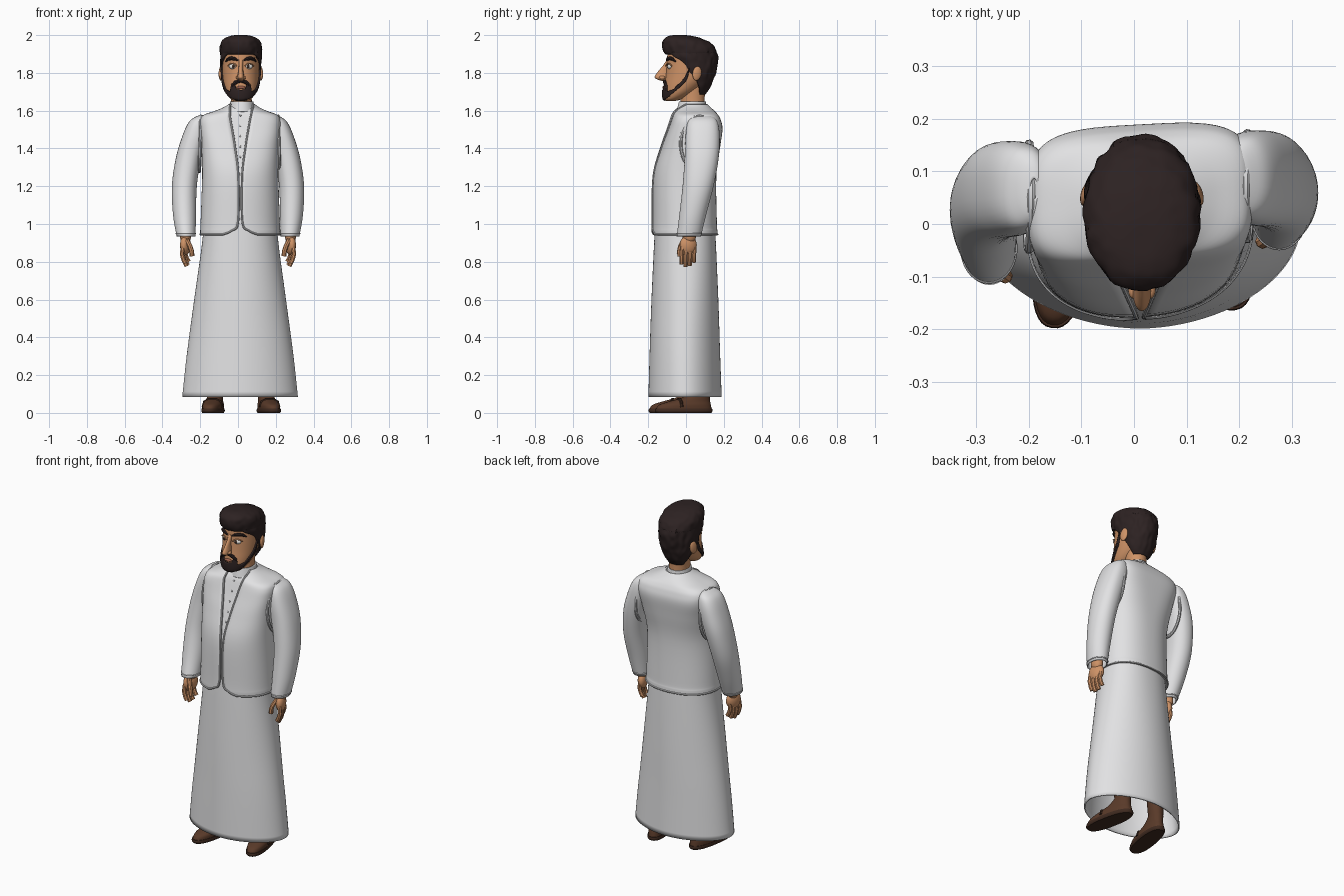
import bpy, math
from mathutils import Vector, Matrix, noise

if "Cube" in bpy.data.objects:
    bpy.data.objects.remove(bpy.data.objects["Cube"])


def material(name, rgb):
    m = bpy.data.materials.new(name)
    m.use_nodes = True
    m.diffuse_color = (*rgb, 1)
    m.node_tree.nodes["Principled BSDF"].inputs["Base Color"].default_value = (*rgb, 1)
    return m


cloth = material("white cloth", (0.76, 0.76, 0.77))
trim = material("pale grey trim", (0.7, 0.7, 0.71))
skin = material("skin", (0.62, 0.29, 0.135))
hair = material("dark hair", (0.026, 0.016, 0.016))
leather = material("brown leather", (0.1, 0.042, 0.022))
sole = material("dark sole", (0.05, 0.023, 0.014))
eye_white = material("eye white", (0.8, 0.78, 0.74))
iris = material("brown iris", (0.09, 0.05, 0.03))
lips = material("lips", (0.36, 0.13, 0.08))


def add_mesh(name, verts, faces, mat, thick=0.0):
    me = bpy.data.meshes.new(name)
    me.from_pydata([tuple(v) for v in verts], [], faces)
    me.materials.append(mat)
    ob = bpy.data.objects.new(name, me)
    bpy.context.collection.objects.link(ob)
    if thick:
        mod = ob.modifiers.new("thickness", "SOLIDIFY")
        mod.thickness, mod.offset = thick, -1
    return ob


def sample(rings, t):
    """Smooth curve through the rings at parameter t."""
    i = min(int(t), len(rings) - 2)
    f = t - i
    a, b, c, d = (rings[max(0, min(len(rings) - 1, k))] for k in range(i - 1, i + 3))
    return [0.5 * (2 * q + (r - p) * f + (2 * p - 5 * q + 4 * r - s) * f * f
                   + (3 * q - p - 3 * r + s) * f ** 3) for p, q, r, s in zip(a, b, c, d)]


def ring_at(rings, z):
    """Ring at height z, for rings that rise steadily."""
    lo, hi = 0.0, len(rings) - 1.0
    for _ in range(30):
        mid = (lo + hi) / 2
        lo, hi = (mid, hi) if sample(rings, mid)[0] < z else (lo, mid)
    return sample(rings, lo)


def ring_point(ring, ang, off=0.0):
    """Angle 0 is the front and it turns towards +x."""
    z, cx, cy, rx, ry = ring[:5]
    s, c = math.sin(ang), math.cos(ang)
    k = 2 / ring[5] if len(ring) > 5 else 1
    return Vector((cx + (max(rx, 0.001) + off) * math.copysign(abs(s) ** k, s),
                   cy - (max(ry, 0.001) + off) * math.copysign(abs(c) ** k, c), z))


def grid_faces(rows, cols, wrap):
    last = cols if wrap else cols - 1
    return [(i * cols + j, i * cols + (j + 1) % cols, (i + 1) * cols + (j + 1) % cols, (i + 1) * cols + j)
            for i in range(rows - 1) for j in range(last)]


def loft(name, rings, mat, seg=40, sub=5, thick=0.0, lump=0.0, opening=None):
    """Rings are (z, cx, cy, rx, ry), then optionally squareness and a value for the front opening."""
    cols = seg + 1 if opening else seg
    count = (len(rings) - 1) * sub + 1
    rows = []
    for i in range(count):
        ring = sample(rings, i / sub)
        g = opening(ring) if opening else 0
        row = [ring_point(ring, g + (2 * math.pi - 2 * g) * j / seg) for j in range(cols)]
        if lump:
            for p in row:
                out = Vector((p.x - ring[1], p.y - ring[2], 0))
                p += out * lump * noise.noise(Vector((p.x * 40, p.y * 40, p.z * 22)))
        rows.append(row)
    faces = grid_faces(count, cols, not opening)
    if not thick and not opening:
        faces += [tuple(reversed(range(cols))), tuple(range((count - 1) * cols, count * cols))]
    return add_mesh(name, [p for r in rows for p in r], faces, mat, thick), rows


def tube(name, pts, r, mat, taper=False, cyclic=False):
    cu = bpy.data.curves.new(name, "CURVE")
    cu.dimensions = "3D"
    cu.bevel_depth, cu.bevel_resolution, cu.use_fill_caps = r, 2, True
    sp = cu.splines.new("POLY")
    sp.points.add(len(pts) - 1)
    sp.use_cyclic_u = cyclic
    for i, p in enumerate(pts):
        sp.points[i].co = (*p, 1)
        if taper:
            sp.points[i].radius = 0.35 + 0.65 * math.sin(math.pi * i / (len(pts) - 1))
    cu.materials.append(mat)
    ob = bpy.data.objects.new(name, cu)
    bpy.context.collection.objects.link(ob)
    bpy.ops.object.select_all(action="DESELECT")
    ob.select_set(True)
    bpy.context.view_layer.objects.active = ob
    bpy.ops.object.convert(target="MESH")
    return ob


def ball(name, loc, size, mat, rot=(0, 0, 0)):
    bpy.ops.mesh.primitive_uv_sphere_add(segments=20, ring_count=12, location=loc, rotation=rot)
    ob = bpy.context.object
    ob.name, ob.scale = name, size
    ob.data.materials.append(mat)


# Open waistcoat with square shoulders, and trim along its front edges and hem
vest_rings = [(0.945, .012, -.006, .212, .172, 2.25, .09), (0.965, .012, -.007, .212, .172, 2.25, .045),
              (1.01, .012, -.008, .21, .17, 2.25, .011), (1.25, .012, -.007, .202, .166, 2.4, .009),
              (1.4, .012, .022, .206, .155, 3, .026), (1.5, .012, .046, .213, .143, 3.7, .042),
              (1.55, .012, .05, .212, .13, 3.8, .051), (1.578, .013, .048, .195, .118, 3.3, .056),
              (1.598, .015, .045, .14, .105, 2.6, .058), (1.617, .018, .041, .096, .089, 2.2, .061),
              (1.634, .02, .038, .07, .074, 2, .06)]
vest, rows = loft("waistcoat", vest_rings, cloth, seg=88, thick=0.012,
                  opening=lambda r: math.asin((r[6] / r[3]) ** (r[5] / 2)))
edge = tube("waistcoat_trim", [r[0] for r in reversed(rows)] + rows[0] + [r[-1] for r in rows], 0.005, trim)

# Long robe, open at the hem
inner = [(z, cx, cy, rx - .015, ry - .015, n) for z, cx, cy, rx, ry, n, w in vest_rings[3:]]
robe_rings = [(0.085, .011, -.005, .306, .194, 1.88), (0.3, .011, -.006, .283, .187, 1.92),
              (0.6, .011, -.006, .243, .177, 2), (0.9, .012, -.006, .202, .163, 2.2),
              (1.05, .012, -.006, .192, .155, 2.25)] + inner
robe, _ = loft("robe", robe_rings, cloth, seg=88, thick=0.008)

# Turn the upper body a little to its left
for ob in (vest, edge, robe):
    for v in ob.data.vertices:
        v.co.y += 0.055 * v.co.x * max(0, min(1, (v.co.z - 0.4) / 0.6))

# Collar and buttons
loft("collar", [(1.595, .02, .03, .072, .08), (1.62, .02, .032, .066, .076), (1.648, .02, .034, .061, .071)],
     cloth, thick=0.008)
for k in range(5):
    ball("button", ring_point(ring_at(robe_rings, 1.575 - 0.055 * k), 0, .001), (.005, .004, .005), trim)

# Sleeves, armhole trim and hands
for s, side in ((1, "left"), (-1, "right")):
    lean = 0 if s > 0 else 1
    arm = [(0.935, .275, .015, .05, .064, 2), (1.05, .283, .036, .061, .071, 2), (1.2, .284, .064, .066, .082, 2.1),
           (1.35, .262, .083, .067, .09, 2.3), (1.47, .229, .088, .064, .09, 2.4), (1.54, .21, .088, .05, .079, 2.4),
           (1.568, .196, .087, .028, .055, 2.2), (1.577, .19, .087, .008, .02, 2)]
    arm = [(z, cx * s, cy - lean * (.02 + .047 * ((1.58 - z) / .645) ** 3), rx, ry, n) for z, cx, cy, rx, ry, n in arm]
    _, cuff = loft(side + "_sleeve", arm, cloth, seg=36, thick=0.006)
    tube(side + "_cuff_trim", cuff[1], 0.003, trim, cyclic=True)
    hole = []
    for k in range(40):
        a = 2 * math.pi * k / 40
        hole.append((s * (.208 - .004 * math.sin(a)) + .008, .072 - .02 * lean + .1 * math.cos(a),
                     1.425 + .146 * math.sin(a)))
    tube(side + "_armhole_trim", hole, 0.009, trim, cyclic=True)
    hx, hy = s * .278, .012 - .066 * lean
    ball(side + "_wrist", (hx, hy + .005, .94), (.03, .037, .045), skin)
    ball(side + "_palm", (hx, hy, .888), (.027, .047, .052), skin, (0, 0, s * .3))
    for k in range(4):
        y = hy - .033 + .022 * k
        x = hx + s * (.01 - .006 * k)
        drop = (.09, .104, .098, .08)[k]
        tube(side + "_finger", [(x + s * .004, y, .88), (x + s * .009, y - .002, .88 - drop * .45),
                                (x, y - .003, .88 - drop * .8), (x - s * .01, y - .003, .88 - drop)],
             0.012, skin)
    tube(side + "_thumb", [(hx - s * .008, hy - .025, .915), (hx - s * .025, hy - .042, .88),
                           (hx - s * .033, hy - .047, .855), (hx - s * .035, hy - .045, .83)], 0.0125, skin)

# Head and neck
hx = .015
head_rings = [(1.65, hx, -.085, .02, .02), (1.66, hx, -.07, .052, .045), (1.69, hx, -.042, .076, .076),
              (1.73, hx, -.015, .089, .1), (1.78, hx, .01, .096, .118), (1.84, hx, .02, .098, .122),
              (1.9, hx, .025, .097, .123), (1.94, hx, .02, .085, .105), (1.965, hx, .01, .03, .05)]
loft("head", head_rings, skin)
loft("neck", [(1.58, .02, .035, .06, .066), (1.65, .018, .035, .055, .064), (1.75, hx, .035, .058, .066)], skin)


def face(x, z, off=0.0):
    ring = ring_at(head_rings, z)
    return ring_point(ring, math.asin(max(-1, min(1, x / ring[3]))), off)


# Hair: sides and back with an open face line, and a closed top sloping down to the back
side_hair = [(1.685, hx, .062, .052, .042, 2, 105), (1.72, hx, .052, .078, .075, 2, 104),
             (1.77, hx, .046, .098, .102, 2, 92), (1.81, hx, .042, .105, .118, 2, 77),
             (1.85, hx, .036, .108, .13, 2, 70), (1.885, hx, .028, .11, .141, 2, 52),
             (1.91, hx, .024, .11, .142, 2, 30)]
loft("hair_sides", side_hair, hair, seg=64, thick=0.013, lump=0.06, opening=lambda r: math.radians(r[6]))
loft("hair_top", [(1.897, hx, .024, .104, .13), (1.904, hx, .025, .11, .141), (1.925, hx, .019, .111, .142),
                  (1.95, hx, .008, .108, .135), (1.973, hx, -.009, .097, .113), (1.99, hx, -.024, .073, .081),
                  (1.999, hx, -.034, .038, .042), (2.0, hx, -.036, .008, .01)], hair, seg=64, lump=0.06)


def lerp_table(table, v):
    for (a, p), (b, q) in zip(table, table[1:]):
        if v <= b:
            return p + (q - p) * (v - a) / (b - a)


# Beard shell following the jaw
top_line = [(0, 1.71), (14, 1.712), (22, 1.746), (30, 1.742), (40, 1.7), (65, 1.712), (80, 1.76), (90, 1.83)]
low_line = [(0, 1.651), (30, 1.655), (60, 1.672), (80, 1.715), (90, 1.755)]
cols, steps = 61, 9
beard = []
for i in range(steps):
    for j in range(cols):
        deg = -90 + 180 * j / (cols - 1)
        lo, hi = lerp_table(low_line, abs(deg)), lerp_table(top_line, abs(deg))
        beard.append(ring_point(ring_at(head_rings, lo + (hi - lo) * i / (steps - 1)), math.radians(deg), .009))
add_mesh("beard", beard, grid_faces(steps, cols, False), hair, 0.012)

# Face details, mirrored about the head centre
for s, side in ((1, "left"), (-1, "right")):
    tube(side + "_moustache", [face(s * x, z, .004) for x, z in
                               ((.0, 1.752), (.012, 1.755), (.026, 1.75), (.038, 1.738), (.044, 1.72))],
         0.0105, hair, taper=True)
    tube(side + "_eyebrow", [face(s * x, z, .003) for x, z in
                             ((.014, 1.866), (.03, 1.874), (.05, 1.878), (.066, 1.873), (.078, 1.86))],
         0.0105, hair, taper=True)
    eye = face(s * .042, 1.834)
    turn = (0, 0, s * 0.25)
    ball(side + "_eye", eye + Vector((0, .004, 0)), (.021, .012, .014), eye_white, turn)
    ball(side + "_iris", eye + Vector((-s * .002, -.0065, 0)), (.009, .003, .0095), iris, turn)
    ball(side + "_pupil", eye + Vector((-s * .002, -.009, 0)), (.0045, .0015, .005), hair, turn)
    tube(side + "_eyelid", [face(s * x, z, .006) for x, z in
                            ((.021, 1.836), (.03, 1.847), (.044, 1.85), (.056, 1.846), (.065, 1.836))], 0.0035, skin)
    ball(side + "_ear", (hx + s * .105, .058, 1.797), (.011, .024, .038), skin, (-.15, 0, s * .3))
    ball(side + "_nostril", (hx + s * .016, -.126, 1.775), (.01, .016, .01), skin)
loft("nose", [(1.757, hx, -.113, .008, .012), (1.766, hx, -.122, .016, .032), (1.779, hx, -.125, .018, .041),
              (1.81, hx, -.113, .013, .033), (1.84, hx, -.1, .011, .021), (1.87, hx, -.088, .013, .014)], skin, seg=20)
ball("lower_lip", face(0, 1.723, .001), (.024, .008, .008), lips)

# Shoes and lower legs, toes turned outwards
for side, x, y, turn in (("left", .163, -.012, .2), ("right", -.132, -.045, -.16)):
    parts = [loft(side + "_shoe_sole", [(0, 0, 0, .05, .148, 2.4), (.01, 0, 0, .055, .155, 2.4),
                                        (.022, 0, 0, .053, .153, 2.4)], sole)[0],
             loft(side + "_shoe", [(.02, 0, 0, .051, .15, 2.3), (.042, 0, .006, .051, .14, 2.3),
                                   (.06, 0, .03, .045, .112, 2.3), (.08, 0, .065, .041, .075, 2.2),
                                   (.11, 0, .088, .039, .052, 2)], leather)[0],
             loft(side + "_leg", [(.1, 0, .09, .037, .048), (.2, 0, .088, .045, .052),
                                  (.45, 0, .08, .06, .065)], leather)[0],
             tube(side + "_shoe_strap", [(-.05, -.02, .03), (-.042, -.022, .058), (-.02, -.026, .07),
                                         (.02, -.026, .07), (.042, -.022, .058), (.05, -.02, .03)], 0.009, sole)]
    for ob in parts:
        ob.matrix_world = Matrix.Translation((x, y, 0)) @ Matrix.Rotation(turn, 4, "Z")

# Smooth shading with sharp edges kept
bpy.ops.object.select_all(action="DESELECT")
for ob in bpy.context.scene.objects:
    if ob.type == "MESH":
        ob.select_set(True)
        bpy.context.view_layer.objects.active = ob
bpy.ops.object.shade_smooth_by_angle(angle=math.radians(40))
